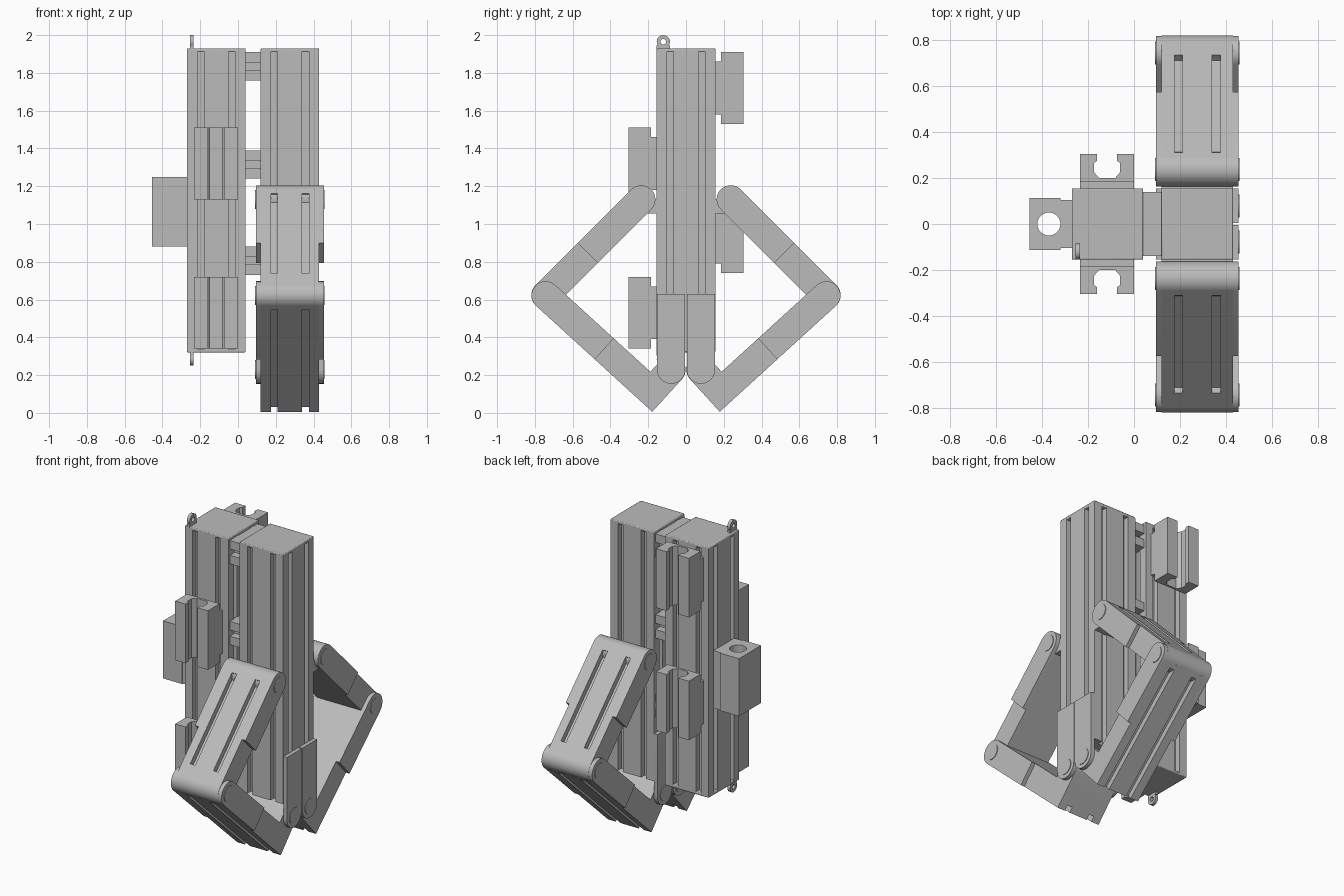
import bpy, bmesh
from math import sin, cos, pi
from mathutils import Matrix, Vector

cube = bpy.data.objects.get("Cube")
if cube:
    bpy.data.objects.remove(cube, do_unlink=True)

grey = bpy.data.materials.new("aluminium_grey")
grey.use_nodes = True
COLOUR = (0.5, 0.5, 0.5, 1)
grey.diffuse_color = COLOUR
grey.node_tree.nodes["Principled BSDF"].inputs["Base Color"].default_value = COLOUR
parts = []


def frame(origin, u, v, w):
    """Matrix taking local u, v, w to the given world axes."""
    m = Matrix((u, v, w)).transposed().to_4x4()
    m.translation = Vector(origin)
    return m


def prism(name, outline, a, b, m=Matrix(), hole=None):
    """Extrude an outline from w=a to w=b, with an optional matching hole."""
    bm = bmesh.new()

    def ring(pts, w):
        return [bm.verts.new(m @ Vector((p[0], p[1], w))) for p in pts]

    def bridge(r, s):
        for i in range(len(r)):
            j = (i + 1) % len(r)
            bm.faces.new((r[i], r[j], s[j], s[i]))

    lo, hi = ring(outline, a), ring(outline, b)
    bridge(lo, hi)
    if hole:
        hlo, hhi = ring(hole, a), ring(hole, b)
        bridge(hlo, hhi)
        bridge(lo, hlo)
        bridge(hi, hhi)
    else:
        bm.faces.new(lo)
        bm.faces.new(hi)
    bmesh.ops.recalc_face_normals(bm, faces=bm.faces)
    mesh = bpy.data.meshes.new(name)
    bm.to_mesh(mesh)
    bm.free()
    mesh.materials.append(grey)
    ob = bpy.data.objects.new(name, mesh)
    bpy.context.collection.objects.link(ob)
    parts.append(ob)
    return ob


def rect(x0, x1, y0, y1):
    return [(x0, y0), (x1, y0), (x1, y1), (x0, y1)]


def box(name, x, y, z, bevel=0):
    ob = prism(name, rect(*x, *y), *z)
    if bevel:
        mod = ob.modifiers.new("soft_edges", "BEVEL")
        mod.width, mod.segments = bevel, 2
    return ob


def circle(r, n=32):
    return [(r * cos(2 * pi * i / n), r * sin(2 * pi * i / n)) for i in range(n)]


def tongue(length, r, n=16):
    """Round end about the origin, flat end at u = length."""
    arc = [(-r * sin(pi * i / n), r * cos(pi * i / n)) for i in range(n + 1)]
    return arc + [(length, -r), (length, r)]


H = 0.155                  # half width of a column
G0, G1, DEPTH = 0.065, 0.1, 0.035   # groove edges and depth
R = 0.075                  # half thickness of an arm
X0, X1, PLATE = 0.12, 0.43, 0.025   # arm width and hinge plate thickness
CX = (X0 + X1) / 2


def grooved_side(half, top):
    """One side, left to right, with two grooves sunk into v = top."""
    low = top - DEPTH
    pts = [(-half, top)]
    for g, h in ((-G1, -G0), (G0, G1)):
        pts += [(g, top), (g, low), (h, low), (h, top)]
    return pts


# Two grooved columns with end caps
for name, cx in (("left_column", -0.115), ("right_column", CX)):
    profile = []
    for k in range(4):
        rot = Matrix.Rotation(-k * pi / 2, 2)
        profile += [rot @ Vector(p) for p in grooved_side(H, H)]
    prism(name, profile, 0.325, 1.92, Matrix.Translation((cx, 0, 0)))
    span = (cx - H, cx + H)
    box(name + "_top_cap", span, (-H, H), (1.91, 1.93), 0.005)
    if cx < 0:
        box(name + "_bottom_cap", span, (-H, H), (0.32, 0.338), 0.005)

# Slotted bridges joining the columns
for z in (0.73, 1.24, 1.76):
    box("bridge_core", (0.035, 0.125), (-0.09, 0.09), (z, z + 0.15))
    for s in (-1, 1):
        y = sorted((s * 0.09, s * 0.14))
        box("bridge_lower_rail", (0.035, 0.125), y, (z, z + 0.055))
        box("bridge_upper_rail", (0.035, 0.125), y, (z + 0.095, z + 0.15))

# Side block with a vertical hole
square = [(0.0675 * x / max(abs(x), abs(y)), 0.112 * y / max(abs(x), abs(y)))
          for x, y in circle(1)]
prism("side_block", square, 0.88, 1.25, Matrix.Translation((-0.3875, 0, 0)),
      [(x + 0.0175, y) for x, y in circle(0.05)])
box("side_block_foot", (-0.32, -0.268), (-0.105, 0.105), (0.88, 1.25))

# Eyelets at both ends of the left column
for z, end in ((1.965, 1.925), (0.285, 0.325)):
    m = frame((-0.245, -0.12, z), (0, 1, 0), (0, 0, 1), (1, 0, 0))
    prism("eyelet", circle(0.035), -0.01, 0.01, m, circle(0.015))
    near = z + (end - z) * 0.5
    box("eyelet_post", (-0.255, -0.235), (-0.155, -0.085), sorted((near, end)))

# Channel clamps on the left column
half = [(0.117, 0.185), (0.117, 0.305), (0.043, 0.305), (0.043, 0.275),
        (0.057, 0.265), (0.057, 0.225), (0.035, 0.2)]
channel = half + [(-x, y) for x, y in reversed(half)]
for s, z in ((-1, 0.34), (-1, 1.13), (1, 0.74), (1, 1.53)):
    m = Matrix.Translation((-0.117, 0, 0)) @ Matrix.Diagonal((1, s, 1, 1))
    prism("clamp_channel", channel, z, z + 0.38, m)
    prism("clamp_base", rect(-0.117, 0.117, 0.15, 0.187), z + 0.05, z + 0.33, m)


def hinge(name, m, length):
    """Pair of outer hinge plates with pivot discs; m maps u along, w to x."""
    for side in (-1, 1):
        a = side * (X1 - X0) / 2
        b = a + side * PLATE
        prism(name + "_plate", tongue(length, R), *sorted((a, b)), m)
        prism(name + "_pin", circle(0.05), *sorted((a, b + side * 0.004)), m)


def arm(name, origin, along, out, length, g0, g1):
    """Arm panel with grooves on its outer face between g0 and g1."""
    m = frame(origin, (1, 0, 0), out, along)
    plain = rect(-H, H, -R, R)
    grooved = grooved_side(H, R) + [(H, R), (H, -R), (-H, -R)]
    prism(name + "_panel", grooved, g0, g1, m)
    if g0 > 0:
        prism(name + "_root", plain, 0, g0, m)
    if g1 < length:
        prism(name + "_tip", plain, g1, length, m)
    return frame(origin, along, out, (1, 0, 0))


# Folding linkage, front and back
for s, side in ((-1, "front"), (1, "back")):
    def flat(y, z):
        return Vector((0, s * y, z))

    shift = Vector((CX, 0, 0))
    shoulder = shift + flat(0.237, 1.13)
    elbow = shift + flat(0.743, 0.622)
    d = 0.5 ** 0.5

    # Upper arm
    m = arm(side + "_upper_arm", shoulder, flat(d, -d), flat(d, d), 0.717, 0.03, 0.63)
    hinge(side + "_shoulder", m, 0.4)
    prism(side + "_shoulder_barrel", circle(R), -H, H, m)
    prism(side + "_elbow_barrel", circle(R), -H, H, m @ Matrix.Translation((0.717, 0, 0)))
    box(side + "_shoulder_mount", (X0, X1), sorted((s * 0.15, s * 0.24)), (1.055, 1.13))

    # Lower arm with its bent hinge end
    m = arm(side + "_lower_arm", elbow, flat(-0.739, -0.674), flat(0.674, -0.739),
            0.832, 0.03, 0.832)
    hinge(side + "_elbow", m, 0.42)
    bend = m @ Matrix.Translation((0.757, -0.158, 0)) @ Matrix.Rotation(pi / 2, 4, "Z")
    prism(side + "_lower_arm_knuckle", tongue(0.09, R), -H, H, bend)

    # Plates that hold the lower arm on the column
    m = frame(shift + flat(0.079, 0.229), (0, 0, 1), (0, 1, 0), (1, 0, 0))
    hinge(side + "_column_hinge", m, 0.401)

# Smooth the round faces, keep the edges sharp
bpy.ops.object.select_all(action="DESELECT")
for ob in parts:
    ob.select_set(True)
bpy.context.view_layer.objects.active = parts[0]
bpy.ops.object.shade_smooth_by_angle(angle=0.5)
